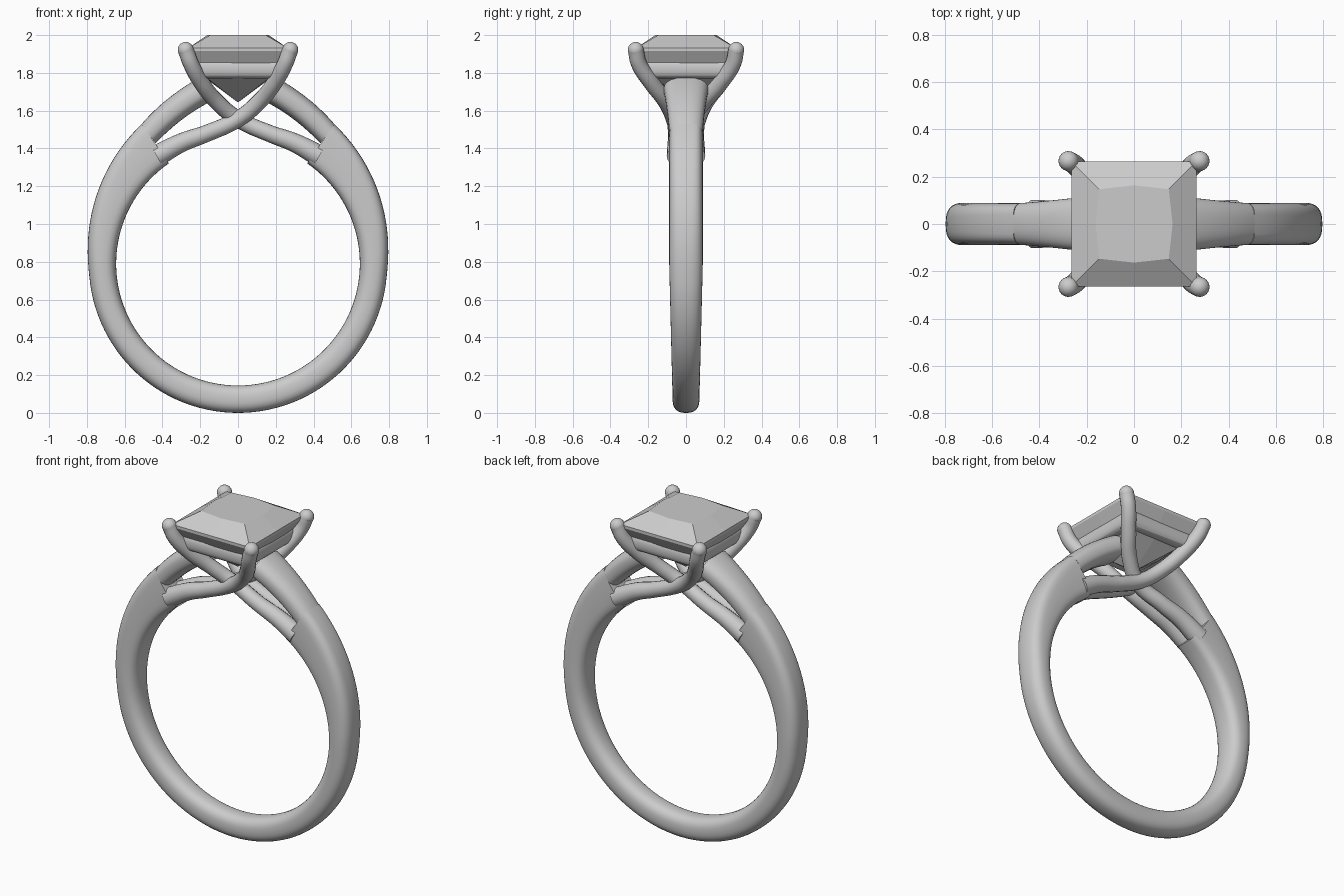
import bpy, bmesh
from math import sin, cos, pi, radians
from mathutils import Vector

if "Cube" in bpy.data.objects:
    bpy.data.objects.remove(bpy.data.objects["Cube"])

RING_Z, INNER_R = 0.79, 0.645


def loft(name, sections, closed=False, smooth=True):
    """Skin a list of equal-length point loops."""
    bm = bmesh.new()
    rings = [[bm.verts.new(p) for p in s] for s in sections]
    n = len(rings[0])
    pairs = list(zip(rings, rings[1:])) + ([(rings[-1], rings[0])] if closed else [])
    for a, b in pairs:
        for i in range(n):
            j = (i + 1) % n
            bm.faces.new((a[i], a[j], b[j], b[i]))
    if not closed:
        bm.faces.new(rings[0])
        bm.faces.new(rings[-1])
    bmesh.ops.remove_doubles(bm, verts=bm.verts, dist=1e-5)
    bmesh.ops.recalc_face_normals(bm, faces=bm.faces)
    me = bpy.data.meshes.new(name)
    bm.to_mesh(me)
    bm.free()
    ob = bpy.data.objects.new(name, me)
    bpy.context.collection.objects.link(ob)
    if smooth:
        shade(ob)
    return ob


def shade(ob):
    bpy.ops.object.select_all(action='DESELECT')
    ob.select_set(True)
    bpy.context.view_layer.objects.active = ob
    bpy.ops.object.shade_smooth_by_angle(angle=radians(40))


def superellipse(a, b, n, count=32):
    pts = []
    for i in range(count):
        c, s = cos(2 * pi * i / count), sin(2 * pi * i / count)
        pts.append((a * abs(c) ** (2 / n) * (1 if c >= 0 else -1),
                    b * abs(s) ** (2 / n) * (1 if s >= 0 else -1)))
    return pts


def band_section(inner, outer, half_w):
    """Rounded section between two points of the xz plane."""
    mid, d = (inner + outer) / 2, outer - inner
    n = 2.5 * max(1, d.length / 0.145)
    return [(mid.x + d.x / d.length * u, v, mid.y + d.y / d.length * u)
            for u, v in superellipse(d.length / 2, half_w, n)]


# Shank: circular inside, egg-shaped outside, open at the top
sections = []
split = 34.6
for i in range(97):
    a = split + (360 - 2 * split) * i / 96
    top = min(a, 360 - a)
    t = max(0, (95 - top) / (95 - split))
    r_out = 0.79 + 0.108 * t ** 1.4
    d = Vector((sin(radians(a)), cos(radians(a))))
    c = Vector((0, RING_Z))
    half_w = 0.071 + 0.018 * min(1, (1 + d.y) / 1.0)
    sections.append(band_section(c + d * INNER_R, c + d * r_out, half_w))
loft("shank", sections)


# Shoulders: the upper branch of each split, flaring towards the seat
def quad(p, t):
    """Parabola passing through three points."""
    a, b, c = map(Vector, p)
    return a * (1 - t) * (1 - 2 * t) + b * 4 * t * (1 - t) + c * t * (2 * t - 1)


for side, sx in (("left", -1), ("right", 1)):
    inner = [(sx * 0.437, 1.427), (sx * 0.30, 1.55), (sx * 0.16, 1.64)]
    outer = [(sx * 0.512, 1.527), (sx * 0.375, 1.66), (sx * 0.205, 1.775)]
    loft(side + "_shoulder",
         [band_section(quad(inner, i / 16), quad(outer, i / 16), 0.089 + 0.029 * (i / 16) ** 1.3)
          for i in range(17)])

# Prongs: four wires that cross under the stone, x, y, z, radius
PATH = [(-0.43, 0.045, 1.36, 0.057), (-0.30, 0.047, 1.43, 0.050), (-0.17, 0.050, 1.478, 0.045),
        (0.0, 0.064, 1.555, 0.043), (0.11, 0.105, 1.645, 0.043), (0.195, 0.185, 1.75, 0.043),
        (0.25, 0.25, 1.85, 0.042), (0.277, 0.266, 1.922, 0.042)]


def prong(name, sx, sy, under):
    cu = bpy.data.curves.new(name, 'CURVE')
    cu.dimensions = '3D'
    cu.bevel_depth, cu.bevel_resolution, cu.resolution_u = 1.0, 6, 10
    cu.use_fill_caps = True
    sp = cu.splines.new('BEZIER')
    sp.bezier_points.add(len(PATH) - 1)
    for i, (bp, (x, y, z, r)) in enumerate(zip(sp.bezier_points, PATH)):
        if under:
            y -= {2: 0.008, 3: 0.03, 4: 0.012}.get(i, 0)
        bp.co, bp.radius = (sx * x, sy * y, z), r
        bp.handle_left_type = bp.handle_right_type = 'AUTO'
    wire = bpy.data.objects.new(name, cu)
    bpy.context.collection.objects.link(wire)
    bpy.ops.object.select_all(action='DESELECT')
    wire.select_set(True)
    bpy.context.view_layer.objects.active = wire
    bpy.ops.object.convert(target='MESH')
    wire = bpy.context.object
    # rounded tip
    x, y, z, r = PATH[-1]
    bpy.ops.mesh.primitive_uv_sphere_add(segments=24, ring_count=12, radius=r,
                                         location=(sx * x, sy * y, z))
    wire.select_set(True)
    bpy.context.view_layer.objects.active = wire
    bpy.ops.object.join()
    shade(wire)


for sy, depth in ((-1, "front"), (1, "back")):
    for sx, side in ((1, "right"), (-1, "left")):
        prong(f"{depth}_{side}_prong", sx, sy, under=(sx * sy > 0))

# Seat: square frame of rounded bars
loft("seat", [[((0.193 + u) * cx, (0.193 + u) * cy, 1.822 + v)
               for u, v in superellipse(0.04, 0.051, 2.4, 24)]
              for cx, cy in ((1, 1), (-1, 1), (-1, -1), (1, -1))], closed=True)


# Stone: flat-faceted square cut, rings of corner and side points
def stone_ring(corner, side, z):
    out = []
    for cx, cy, mx, my in ((1, -1, 1, 0), (1, 1, 0, 1), (-1, 1, -1, 0), (-1, -1, 0, -1)):
        out += [(cx * corner, cy * corner, z), (mx * side, my * side, z)]
    return out


loft("stone", [stone_ring(0.002, 0.002, 1.645), stone_ring(0.18, 0.19, 1.785),
               stone_ring(0.263, 0.263, 1.915), stone_ring(0.263, 0.263, 1.932),
               stone_ring(0.147, 0.163, 2.0)], smooth=False)
